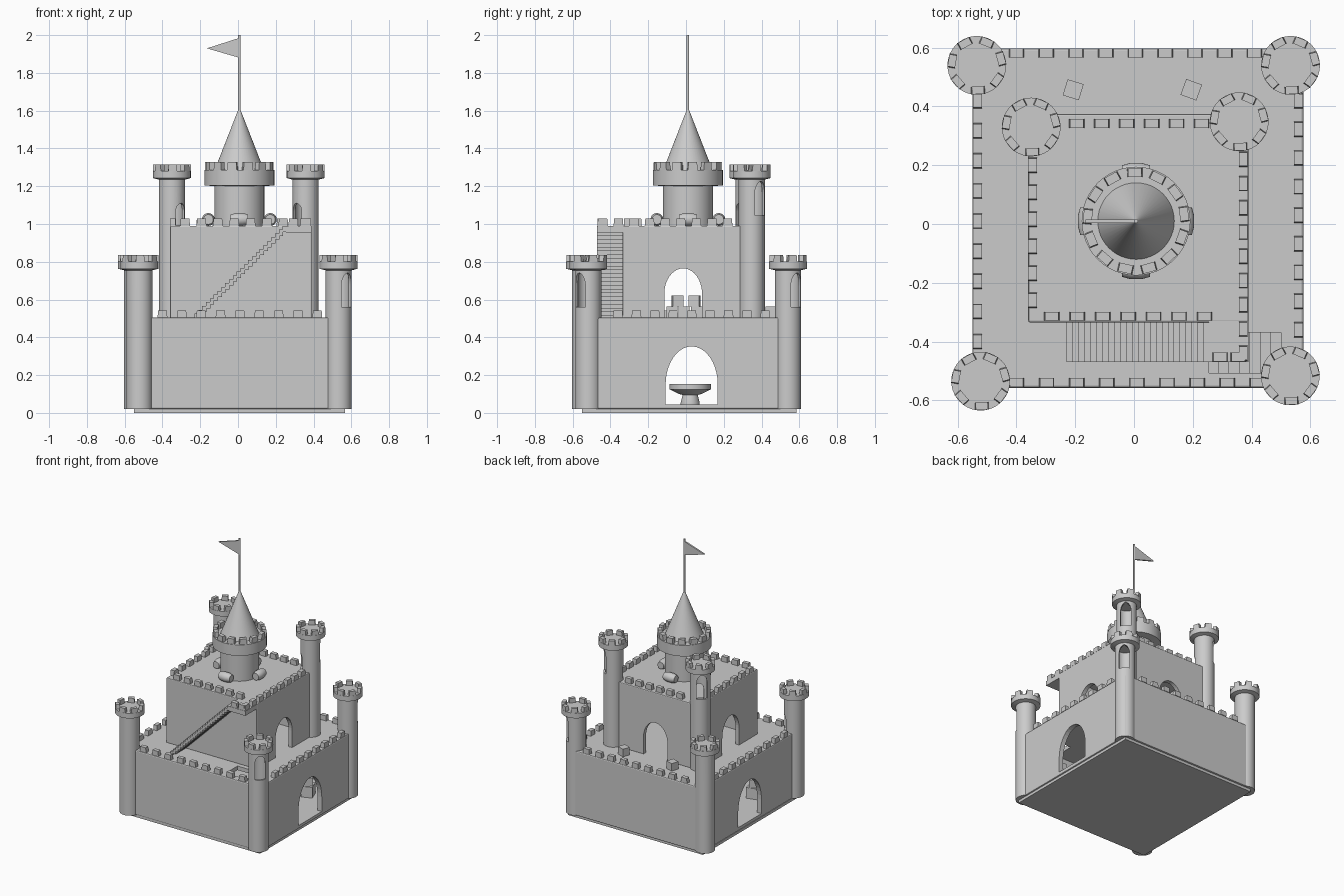
import bpy, bmesh, math
from mathutils import Matrix, Vector

if "Cube" in bpy.data.objects:
    bpy.data.objects.remove(bpy.data.objects["Cube"])

def finish(name, bm, smooth=False):
    bmesh.ops.recalc_face_normals(bm, faces=bm.faces)
    me = bpy.data.meshes.new(name)
    bm.to_mesh(me)
    bm.free()
    ob = bpy.data.objects.new(name, me)
    bpy.context.collection.objects.link(ob)
    if smooth:
        activate(ob)
        bpy.ops.object.shade_smooth_by_angle(angle=math.radians(35))
    return ob

def activate(ob):
    bpy.ops.object.select_all(action='DESELECT')
    ob.select_set(True)
    bpy.context.view_layer.objects.active = ob

def add_box(bm, x0, x1, y0, y1, z0, z1):
    m = Matrix.Translation(((x0+x1)/2, (y0+y1)/2, (z0+z1)/2)) @ Matrix.Diagonal((x1-x0, y1-y0, z1-z0, 1))
    return bmesh.ops.create_cube(bm, size=1, matrix=m)['verts']

def box(name, *b):
    bm = bmesh.new()
    add_box(bm, *b)
    return finish(name, bm)

def lathe(name, profile, x, y, seg=40):
    bm = bmesh.new()
    rings = []
    for r, z in profile:
        n = 1 if r == 0 else seg
        rings.append([bm.verts.new((x+r*math.cos(2*math.pi*i/seg), y+r*math.sin(2*math.pi*i/seg), z)) for i in range(n)])
    for a, b in zip(rings, rings[1:]):
        for i in range(seg):
            j = (i+1) % seg
            q = [a[i % len(a)], a[j % len(a)], b[j % len(b)], b[i % len(b)]]
            bm.faces.new(list(dict.fromkeys(q)))
    return finish(name, bm, True)

def arch(hw, z0, zs, zt, d0, d1, x, y, ang):
    """Arched prism running from d0 to d1 along direction ang."""
    bm = bmesh.new()
    pts = [(hw, z0)] + [(hw*math.cos(math.pi*i/20), zs+(zt-zs)*math.sin(math.pi*i/20)) for i in range(21)] + [(-hw, z0)]
    f = bm.faces.new([bm.verts.new((d0, u, z)) for u, z in pts])
    g = bmesh.ops.extrude_face_region(bm, geom=[f])['geom']
    bmesh.ops.translate(bm, verts=[v for v in g if isinstance(v, bmesh.types.BMVert)], vec=(d1-d0, 0, 0))
    bm.transform(Matrix.Translation((x, y, 0)) @ Matrix.Rotation(ang, 4, 'Z'))
    return finish('cutter', bm)

def cut(ob, *cutters):
    activate(ob)
    for c in cutters:
        c.hide_render = True
        m = ob.modifiers.new('cut', 'BOOLEAN')
        m.operation, m.solver, m.object = 'DIFFERENCE', 'EXACT', c
        bpy.ops.object.modifier_apply(modifier=m.name)
        bpy.data.objects.remove(c)

def add_merlon(bm, x, y, z, w, d, h, ang):
    v = add_box(bm, -d/2, d/2, -w/2, w/2, 0, h)
    for p in v:
        if p.co.z > h/2:
            p.co.y *= 0.88
    bmesh.ops.transform(bm, verts=v, matrix=Matrix.Translation((x, y, z)) @ Matrix.Rotation(ang, 4, 'Z'))

def merlon_row(bm, a, b, n, z, w=0.052):
    a, b = Vector(a), Vector(b)
    ang = math.atan2(b.y-a.y, b.x-a.x) + math.pi/2
    for i in range(n):
        p = a.lerp(b, i/(n-1))
        add_merlon(bm, p.x, p.y, z, w, 0.03, 0.038, ang)

def merlon_ring(name, x, y, r, n, z, w, d, h):
    bm = bmesh.new()
    for i in range(n):
        t = 2*math.pi*(i+0.3)/n
        add_merlon(bm, x+r*math.cos(t), y+r*math.sin(t), z, w, d, h, t)
    finish(name, bm)

def stairs(name, x0, x1, y0, y1, z0, z1, n):
    bm = bmesh.new()
    dx, dz = (x1-x0)/n, (z1-z0)/n
    for i in range(n):
        z = z0+dz*(i+1)
        add_box(bm, x0+dx*i, x0+dx*(i+1)+0.002, y0, y1, max(z-dz*1.6, z0), z)
    finish(name, bm)

def bevel(ob, w):
    activate(ob)
    m = ob.modifiers.new('bevel', 'BEVEL')
    m.width, m.segments = w, 2
    bpy.ops.object.modifier_apply(modifier=m.name)

R = 0.505   # lower roof height
T = 0.99    # upper roof height

# base and lower hall
box('base_slab', -0.55, 0.567, -0.55, 0.585, 0, 0.021)
lower = box('lower_hall', -0.55, 0.577, -0.558, 0.598, 0.02, R)
bevel(lower, 0.008)
cut(lower, box('cutter', -0.515, 0.542, -0.523, 0.563, 0.045, R-0.03),
    arch(0.138, 0.045, 0.15, 0.352, -0.9, 0.9, 0, 0.03, 0),
    arch(0.14, 0.045, 0.15, 0.352, 0.3, 0.9, 0, 0, math.pi/2),
    box('cutter', 0.255, 0.50, -0.507, -0.37, R-0.1, R+0.1))

# upper hall
upper = box('upper_hall', -0.36, 0.39, -0.335, 0.375, R-0.004, T)
bevel(upper, 0.006)
cut(upper, box('cutter', -0.33, 0.36, -0.305, 0.345, 0.4, T-0.03),
    arch(0.1, 0.45, 0.63, 0.765, -0.9, 0.9, 0, -0.015, 0),
    arch(0.1, 0.45, 0.63, 0.765, 0.2, 0.9, -0.01, 0, math.pi/2))

# stairs and landing
stairs('upper_stairs', -0.23, 0.257, -0.47, -0.335, R, T, 24)
box('stair_landing', 0.255, 0.39, -0.47, -0.33, T-0.035, T)
stairs('lower_stairs', 0.0, 0.5, -0.507, -0.37, 0.045, R-0.02, 14)

# battlements along the walls
bm = bmesh.new()
merlon_row(bm, (-0.40, -0.54), (0.42, -0.54), 9, R)
merlon_row(bm, (-0.40, 0.582), (0.41, 0.582), 9, R)
merlon_row(bm, (-0.533, -0.40), (-0.533, 0.42), 9, R)
merlon_row(bm, (0.56, -0.36), (0.56, 0.42), 9, R)
finish('lower_battlements', bm)
bm = bmesh.new()
merlon_row(bm, (-0.28, -0.314), (0.24, -0.314), 7, T)
merlon_row(bm, (-0.195, 0.342), (0.23, 0.342), 6, T)
merlon_row(bm, (-0.345, -0.26), (-0.345, 0.20), 6, T)
merlon_row(bm, (0.372, -0.44), (0.372, 0.22), 9, T)
merlon_row(bm, (0.293, -0.453), (0.355, -0.453), 2, T)
finish('upper_battlements', bm)

# corner towers: hollow chamber, outward window, inward door
def tower(label, x, y, z0, floor, top):
    r, ri = 0.069, 0.054
    body = lathe(label+'_tower', [(0, z0), (r, z0), (r, top), (0.1, top+0.008), (0.1, top+0.046), (0, top+0.046)], x, y)
    out = math.atan2(math.copysign(1, y), math.copysign(1, x))
    room = lathe('cutter', [(0, floor+0.005), (ri, floor+0.005), (ri, top-0.01), (0, top-0.01)], x, y)
    cut(body, room, arch(0.036, floor+0.055, floor+0.17, floor+0.235, 0, 0.12, x, y, out),
        arch(0.032, floor+0.006, floor+0.075, floor+0.12, 0, 0.12, x, y, out+math.pi))
    activate(body)
    bpy.ops.object.shade_smooth_by_angle(angle=math.radians(35))
    merlon_ring(label+'_tower_merlons', x, y, 0.085, 7, top+0.044, 0.047, 0.026, 0.036)

tower('front_left', -0.522, -0.535, 0.02, R, 0.755)
tower('front_right', 0.532, -0.517, 0.02, R, 0.755)
tower('back_left', -0.535, 0.54, 0.02, R, 0.755)
tower('back_right', 0.533, 0.54, 0.02, R, 0.755)
tower('upper_left', -0.35, 0.33, R-0.01, T, 1.235)
tower('upper_right', 0.358, 0.348, R-0.01, T, 1.235)

# central tower with spire, pole and pennant
cx, cy = 0.007, 0.01
lathe('central_tower', [(0, T-0.01), (0.132, T-0.01), (0.132, 1.2), (0.185, 1.205), (0.185, 1.287), (0, 1.287)], cx, cy, 48)
merlon_ring('central_merlons', cx, cy, 0.165, 13, 1.285, 0.052, 0.03, 0.042)
lathe('spire', [(0, 1.28), (0.133, 1.28), (0.006, 1.605), (0, 1.605)], cx, cy, 48)
lathe('flag_pole', [(0, 1.58), (0.007, 1.58), (0.007, 2.0), (0, 2.0)], cx, cy, 12)
bm = bmesh.new()
f = bm.faces.new([bm.verts.new(p) for p in ((cx, cy-0.006, 1.985), (cx, cy-0.006, 1.88), (-0.165, cy-0.006, 1.93))])
g = bmesh.ops.extrude_face_region(bm, geom=[f])['geom']
bmesh.ops.translate(bm, verts=[v for v in g if isinstance(v, bmesh.types.BMVert)], vec=(0, 0.012, 0))
finish('pennant', bm)

# barrels lying around the central tower
for i in range(4):
    a = i*math.pi/2
    b = lathe('barrel_%d' % i, [(0, -0.047), (0.026, -0.047), (0.034, -0.018), (0.034, 0.018), (0.026, 0.047), (0, 0.047)], 0, 0, 20)
    b.data.transform(Matrix.Translation((cx+0.164*math.cos(a), cy+0.164*math.sin(a), T+0.034)) @ Matrix.Rotation(a, 4, 'Z') @ Matrix.Rotation(math.pi/2, 4, 'X'))

# round table in the lower hall
lathe('round_table', [(0, 0.044), (0.05, 0.044), (0.05, 0.055), (0.04, 0.095), (0.06, 0.1), (0.11, 0.125), (0.11, 0.152), (0, 0.152)], 0, 0.022)

# crates on the roof and inside
def crate(x, y, z, s, ang):
    bm = bmesh.new()
    bmesh.ops.create_cube(bm, size=s, matrix=Matrix.Translation((x, y, z+s/2)) @ Matrix.Rotation(math.radians(ang), 4, 'Z'))
    finish('crate', bm)

for x, y, z, s, ang in ((-0.207, 0.457, R, 0.057, -17), (0.195, 0.457, R, 0.057, -20),
                        (-0.15, -0.075, R, 0.058, 0), (-0.15, -0.01, R, 0.058, 0), (-0.15, 0.055, R, 0.058, 0),
                        (-0.15, -0.045, R+0.058, 0.058, 8), (-0.15, 0.045, R+0.058, 0.058, -8),
                        (0.35, 0.33, 0.045, 0.08, 20), (0.35, 0.33, 0.125, 0.06, 40),
                        (-0.35, -0.30, 0.045, 0.08, 15), (-0.35, -0.30, 0.125, 0.06, 35)):
    crate(x, y, z, s, ang)
